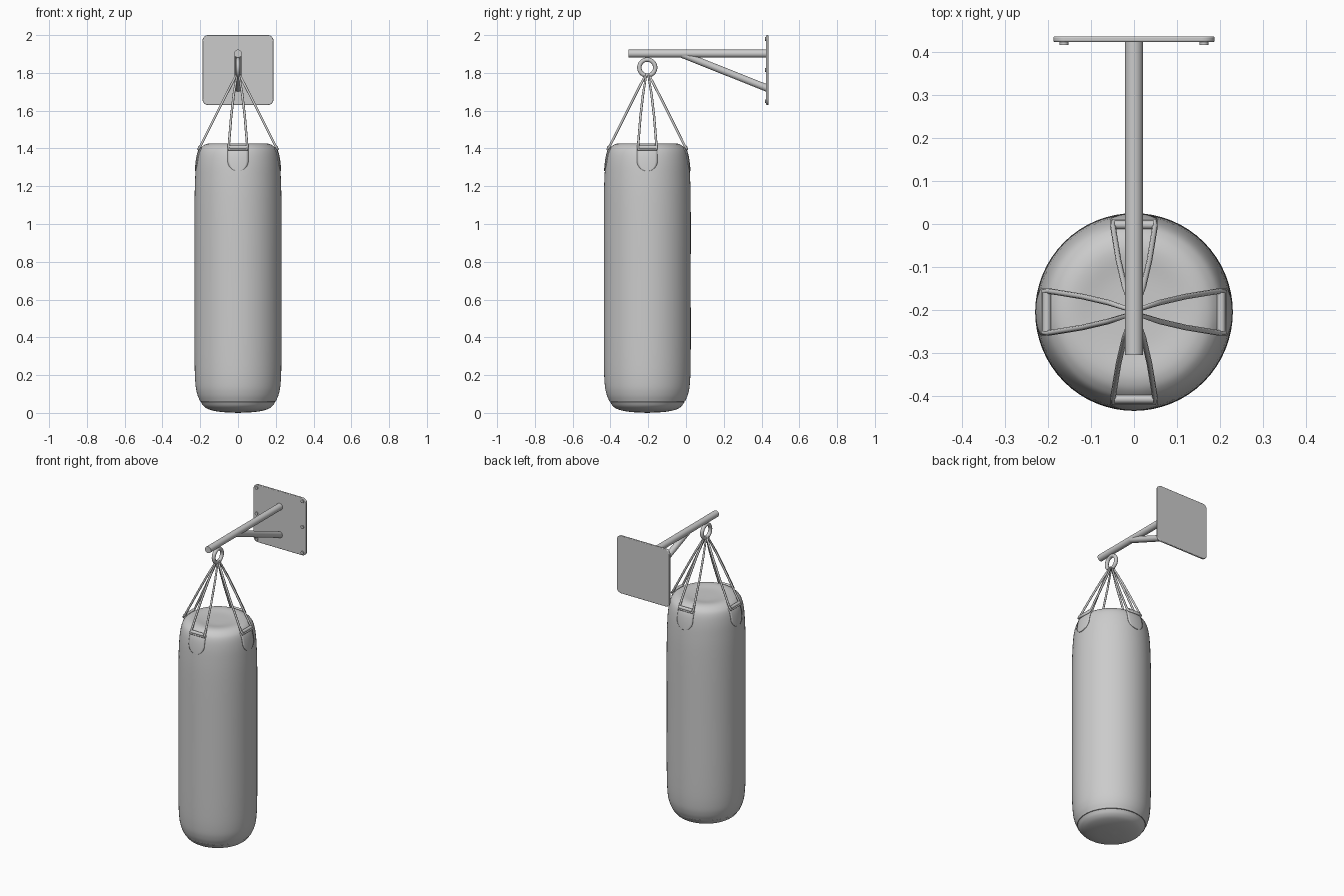
import bpy, bmesh, math
from mathutils import Vector, Matrix

if "Cube" in bpy.data.objects:
    bpy.data.objects.remove(bpy.data.objects["Cube"])

CY = -0.205  # bag axis position in y


def finish(name, bm, angle=35):
    bmesh.ops.recalc_face_normals(bm, faces=bm.faces)
    me = bpy.data.meshes.new(name)
    bm.to_mesh(me)
    bm.free()
    ob = bpy.data.objects.new(name, me)
    bpy.context.collection.objects.link(ob)
    bpy.ops.object.select_all(action='DESELECT')
    ob.select_set(True)
    bpy.context.view_layer.objects.active = ob
    bpy.ops.object.shade_smooth_by_angle(angle=math.radians(angle))
    return ob


def smooth_profile(pts, steps=5):
    """Catmull-Rom through (r, z) points."""
    p = [Vector(q) for q in pts]
    p = [2 * p[0] - p[1]] + p + [2 * p[-1] - p[-2]]
    out = []
    for i in range(1, len(p) - 2):
        a, b, c, d = p[i - 1:i + 3]
        for k in range(steps):
            t = k / steps
            out.append(0.5 * (2 * b + (c - a) * t + (2 * a - 5 * b + 4 * c - d) * t * t
                              + (3 * b - a - 3 * c + d) * t ** 3))
    return out + [p[-2]]


def lathe(name, prof, segs=64):
    bm = bmesh.new()
    vs = [bm.verts.new((max(r, 0), 0, z)) for r, z in prof]
    es = [bm.edges.new(e) for e in zip(vs, vs[1:])]
    bmesh.ops.spin(bm, geom=vs + es, cent=(0, 0, 0), axis=(0, 0, 1),
                   angle=math.tau, steps=segs, use_duplicate=False)
    bmesh.ops.remove_doubles(bm, verts=bm.verts, dist=1e-5)
    bmesh.ops.translate(bm, verts=bm.verts, vec=(0, CY, 0))
    return finish(name, bm)


def rod(name, a, b, r, segs=24):
    a, b = Vector(a), Vector(b)
    d = b - a
    mat = Matrix.Translation((a + b) / 2) @ d.to_track_quat('Z', 'Y').to_matrix().to_4x4()
    bm = bmesh.new()
    bmesh.ops.create_cone(bm, cap_ends=True, segments=segs, radius1=r, radius2=r,
                          depth=d.length, matrix=mat)
    return finish(name, bm)


# Bag body and bottom cap, split by a seam
body = smooth_profile([(0, 1.42), (0.08, 1.421), (0.135, 1.427), (0.165, 1.424), (0.188, 1.412),
                       (0.207, 1.388), (0.219, 1.34), (0.226, 1.26), (0.23, 1.1), (0.23, 0.7),
                       (0.23, 0.3), (0.226, 0.16), (0.216, 0.10), (0.2, 0.06)])
lathe("bag_body", body + [Vector((0.19, 0.062))])
cap = smooth_profile([(0.197, 0.058), (0.18, 0.034), (0.15, 0.017), (0.09, 0.005), (0, 0)])
lathe("bag_bottom_cap", [Vector((0.188, 0.062))] + cap)


def bag_radius(z):
    for a, b in zip(body[20:], body[21:]):
        if a.y >= z >= b.y:
            return a.x + (b.x - a.x) * (a.y - z) / (a.y - b.y)
    return 0.23


def turn(k, p):
    """Rotate a point built on the +x side to bag side k."""
    return Matrix.Rotation(k * math.pi / 2, 3, 'Z') @ Vector(p) + Vector((0, CY, 0))


names = ["right", "back", "left", "front"]
for k, side in enumerate(names):
    # Rounded leather patch hugging the bag
    bm = bmesh.new()
    rows = []
    for i in range(17):
        ang = min(i / 10, 1) * math.pi / 2
        z = 1.335 - 0.055 * math.cos(ang) if i <= 10 else 1.335 + (i - 10) * 0.011
        w = 0.055 * max(math.sin(ang), 0.04)
        r = bag_radius(z) + 0.001
        rows.append([bm.verts.new(turn(k, (r * math.cos(w * u / 4 / r), r * math.sin(w * u / 4 / r), z)))
                     for u in range(-4, 5)])
    for a, b in zip(rows, rows[1:]):
        for j in range(8):
            bm.faces.new((a[j], a[j + 1], b[j + 1], b[j]))
    patch = finish("strap_patch_" + side, bm)
    sol = patch.modifiers.new("thickness", 'SOLIDIFY')
    sol.thickness = 0.006
    sol.offset = 0
    # Cross bar
    rod("strap_bar_" + side, turn(k, (0.203, -0.045, 1.405)), turn(k, (0.203, 0.045, 1.405)), 0.010, 16)
    # Strap loop from the ring round the bar
    cu = bpy.data.curves.new("strap_loop_" + side, 'CURVE')
    cu.dimensions = '3D'
    cu.bevel_depth = 0.0065
    cu.bevel_resolution = 2
    sp = cu.splines.new('POLY')
    half = [(0.008, 0.005, 1.79), (0.06, 0.022, 1.69), (0.12, 0.036, 1.57), (0.175, 0.045, 1.46),
            (0.2, 0.049, 1.41), (0.211, 0.048, 1.395)]
    path = half + [(x, -y, z) for x, y, z in reversed(half)]
    sp.points.add(len(path) - 1)
    for q, p in zip(sp.points, path):
        q.co = (*turn(k, p), 1)
    sp.use_cyclic_u = True
    sp.use_smooth = True
    bpy.context.collection.objects.link(bpy.data.objects.new("strap_loop_" + side, cu))

# Hanging ring
bpy.ops.mesh.primitive_torus_add(location=(0, CY, 1.828), rotation=(0, math.pi / 2, 0),
                                 major_radius=0.042, minor_radius=0.0115,
                                 major_segments=40, minor_segments=14)
bpy.context.object.name = "hanging_ring"
bpy.ops.object.shade_smooth()

# Bracket arm and brace
rod("bracket_arm", (0, -0.305, 1.902), (0, 0.427, 1.902), 0.021, 32)
rod("bracket_brace", (0, -0.02, 1.898), (0, 0.43, 1.719), 0.019, 32)

# Wall plate with rounded corners
bm = bmesh.new()
bmesh.ops.create_cube(bm, size=1, matrix=Matrix.Translation((0, 0.4305, 1.815))
                      @ Matrix.Diagonal((0.376, 0.013, 0.37, 1)))
corners = [e for e in bm.edges if abs(e.verts[0].co.y - e.verts[1].co.y) > 0.005]
bmesh.ops.bevel(bm, geom=corners, offset=0.03, segments=6, profile=0.5, affect='EDGES')
plate = finish("wall_plate", bm)
bev = plate.modifiers.new("soft_edge", 'BEVEL')
bev.width = 0.004
bev.segments = 3

# Bolts
for s in (-1, 1):
    for i, z in enumerate((1.65, 1.815, 1.98)):
        rod(f"plate_bolt_{'left' if s < 0 else 'right'}_{i + 1}",
            (s * 0.163, 0.417, z), (s * 0.163, 0.428, z), 0.010, 16)
